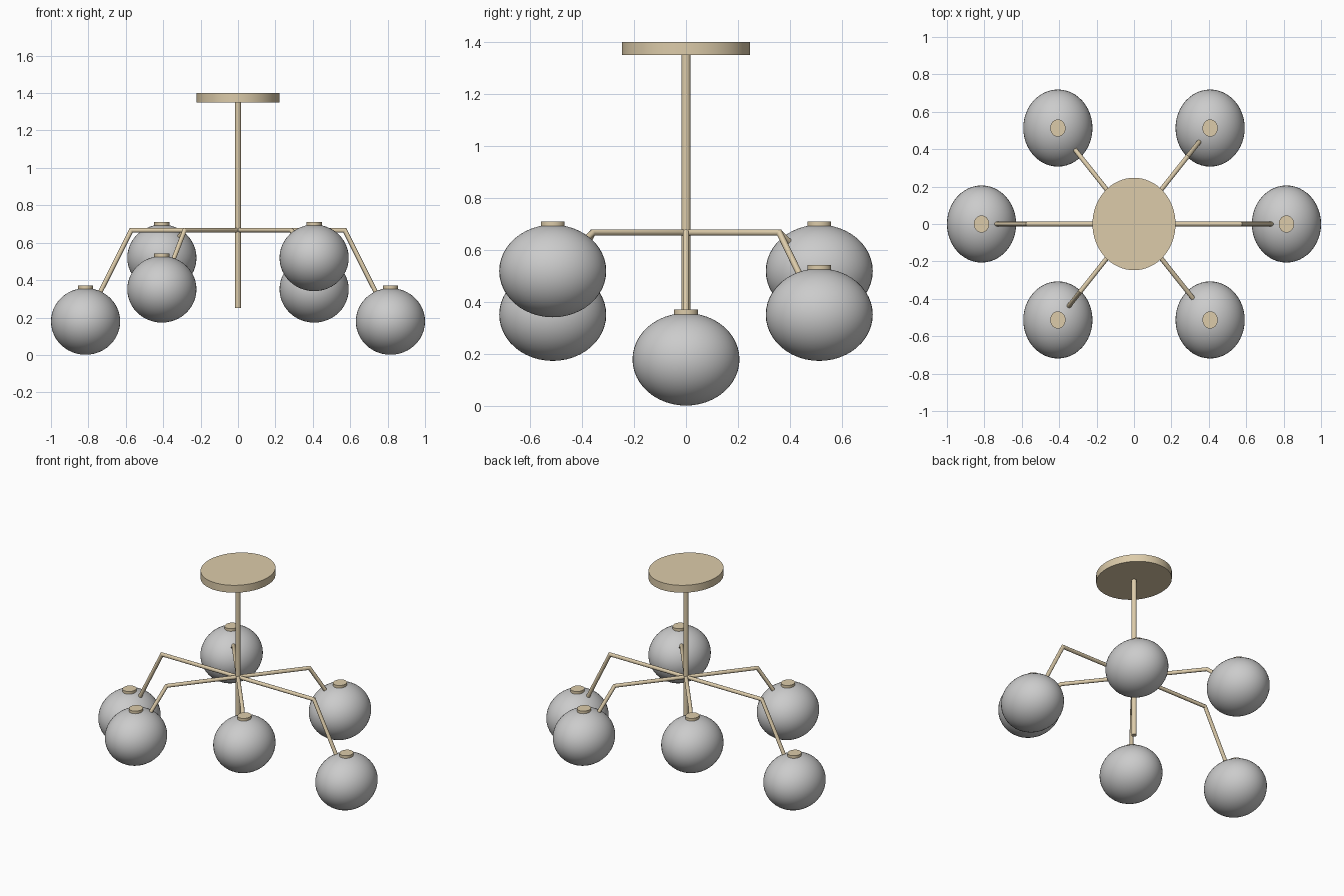
import bpy, bmesh, math
from mathutils import Vector

if "Cube" in bpy.data.objects:
    bpy.data.objects.remove(bpy.data.objects["Cube"])

brass = bpy.data.materials.new("brass")
brass.diffuse_color = (0.72, 0.60, 0.40, 1)
brass.use_nodes = True
brass.node_tree.nodes["Principled BSDF"].inputs["Base Color"].default_value = brass.diffuse_color


def finish(name, bm, mat=None, angle=40):
    bmesh.ops.recalc_face_normals(bm, faces=bm.faces)
    me = bpy.data.meshes.new(name)
    bm.to_mesh(me)
    bm.free()
    ob = bpy.data.objects.new(name, me)
    bpy.context.collection.objects.link(ob)
    if mat:
        me.materials.append(mat)
    bpy.ops.object.select_all(action='DESELECT')
    ob.select_set(True)
    bpy.context.view_layer.objects.active = ob
    bpy.ops.object.shade_smooth_by_angle(angle=math.radians(angle))
    return ob


def disc(name, x, y, z0, z1, rx, ry, sides):
    """Upright elliptical cylinder between two heights."""
    bm = bmesh.new()
    bmesh.ops.create_cone(bm, cap_ends=True, segments=sides,
                          radius1=1, radius2=1, depth=1)
    for v in bm.verts:
        v.co = (x + v.co.x * rx, y + v.co.y * ry, (z0 + z1) / 2 + v.co.z * (z1 - z0))
    return finish(name, bm, brass)


def globe(name, c):
    bm = bmesh.new()
    bmesh.ops.create_uvsphere(bm, u_segments=48, v_segments=24, radius=1)
    for v in bm.verts:
        v.co = c + Vector((v.co.x * 0.185, v.co.y * 0.206, v.co.z * 0.178))
    return finish(name, bm)


def arm(name, pts, r=0.0122, sides=12):
    """Round tube along a bent path lying in a vertical plane, mitred at the bend."""
    out = Vector((pts[-1].x, pts[-1].y, 0)).normalized()
    side = Vector((-out.y, out.x, 0))
    dirs = [(b - a).normalized() for a, b in zip(pts, pts[1:])]
    bm = bmesh.new()
    rings = []
    for i, p in enumerate(pts):
        a, b = dirs[max(i - 1, 0)], dirs[min(i, len(dirs) - 1)]
        t = (a + b).normalized()
        up = t.cross(side).normalized() / t.dot(a)
        rings.append([bm.verts.new(p + r * (side * math.cos(k) + up * math.sin(k)))
                      for k in (2 * math.pi * j / sides for j in range(sides))])
    for q, s in zip(rings, rings[1:]):
        for j in range(sides):
            n = (j + 1) % sides
            bm.faces.new((q[j], q[n], s[n], s[j]))
    bm.faces.new(rings[0])
    bm.faces.new(rings[-1])
    return finish(name, bm, brass)


# Ceiling plate and central rod
disc("ceiling_plate", 0, 0, 1.35, 1.40, 0.222, 0.247, 64)
disc("center_rod", 0, 0, 0.25, 1.36, 0.0165, 0.0175, 16)

# Six bent arms with globes at three heights; opposite pairs match
HUB = 0.667
for i, (x, y, z) in enumerate([(0.815, 0, 0.179), (0.407, 0.513, 0.351), (-0.407, 0.513, 0.519)]):
    for s in (1, -1):
        c = Vector((x * s, y * s, z))
        tag = f"{i + 1}_{'a' if s > 0 else 'b'}"
        elbow = Vector((c.x * 0.7, c.y * 0.7, HUB))
        arm("arm_" + tag, [Vector((0, 0, HUB)), elbow, c])
        globe("globe_" + tag, c)
        disc("globe_cap_" + tag, c.x, c.y, z + 0.165, z + 0.191, 0.041, 0.046, 32)
